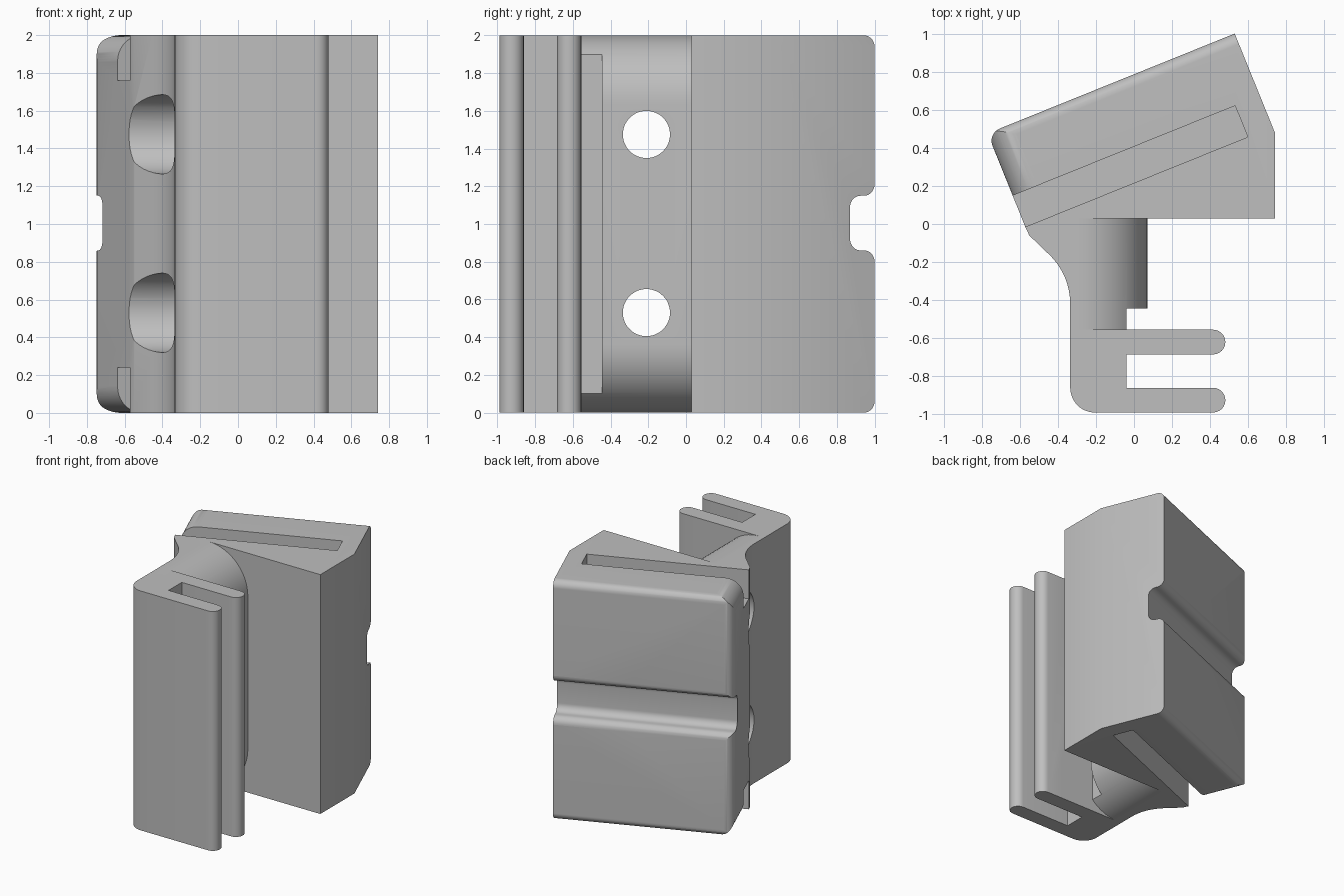
import bpy, bmesh
from math import sin, cos, radians, pi
from mathutils import Vector

if "Cube" in bpy.data.objects:
    bpy.data.objects.remove(bpy.data.objects["Cube"])

X, Y, Z = Vector((1, 0, 0)), Vector((0, 1, 0)), Vector((0, 0, 1))
TILT = radians(22)
U = Vector((cos(TILT), sin(TILT), 0))    # along the tilted pad
V = Vector((-sin(TILT), cos(TILT), 0))   # out of the pad's back face
LEFT, RIGHT, BACK = -0.535, 0.865, 0.729  # pad limits along U and V
SLOT_IN, SLOT_OUT = 0.2, 0.377            # slot walls along V

grey = bpy.data.materials.new("plain_grey")
grey.use_nodes = True
grey.diffuse_color = (0.52, 0.52, 0.52, 1)
grey.node_tree.nodes["Principled BSDF"].inputs["Base Color"].default_value = (0.52, 0.52, 0.52, 1)


def arc(cx, cy, r, start, end, n=12):
    angles = [radians(start + (end - start) * i / n) for i in range(n + 1)]
    return [(cx + r * cos(a), cy + r * sin(a)) for a in angles]


def tilted(u, v):
    p = U * u + V * v
    return (p.x, p.y)


def prism(name, points, a, b, c, low, high):
    """Extrude a profile in the a-b plane along c."""
    bm = bmesh.new()
    ends = [[bm.verts.new(a * p + b * q + c * h) for p, q in points] for h in (low, high)]
    for ring in ends:
        bm.faces.new(ring)
    for i in range(len(points)):
        j = (i + 1) % len(points)
        bm.faces.new((ends[0][i], ends[0][j], ends[1][j], ends[1][i]))
    bmesh.ops.recalc_face_normals(bm, faces=bm.faces)
    mesh = bpy.data.meshes.new(name)
    bm.to_mesh(mesh)
    bm.free()
    mesh.materials.append(grey)
    obj = bpy.data.objects.new(name, mesh)
    bpy.context.collection.objects.link(obj)
    return obj


def cut(cutter):
    mod = body.modifiers.new("cut", 'BOOLEAN')
    mod.operation, mod.solver, mod.object = 'DIFFERENCE', 'EXACT', cutter
    bpy.context.view_layer.objects.active = body
    bpy.ops.object.modifier_apply(modifier=mod.name)
    bpy.data.objects.remove(cutter)


def round_corner(p, top, side, r, a, c, low, high):
    """Round the upper or lower corner of the body at p along axis a."""
    q, up = (2, 1) if top else (0, -1)
    cx, cz, e = p - side * r, q - up * r, 0.2
    curve = [(cx + side * r * sin(t), cz + up * r * cos(t))
             for t in (i * pi / 32 for i in range(17))]
    outer = [(p + side * e, cz), (p + side * e, q + up * e), (cx, q + up * e)]
    cut(prism("corner_cutter", curve + outer, a, Z, c, low, high))


# Whole plan: tilted block, neck and two clip prongs
plan = [tilted(RIGHT, BACK)]
plan += [tilted(*p) for p in arc(LEFT + 0.07, BACK - 0.07, 0.07, 90, 180)]
plan += [tilted(LEFT, SLOT_IN), (-0.55, -0.06)]
plan += arc(-0.695, -0.42, 0.36, 48, 0)
plan += arc(-0.205, -0.86, 0.13, 180, 270)
plan += arc(0.415, -0.925, 0.065, -90, 90)
plan += [(-0.04, -0.86), (-0.04, -0.685)]
plan += arc(0.415, -0.62, 0.065, -90, 90)
plan += [(-0.04, -0.555), (-0.04, -0.445), (0.07, -0.445), (0.07, 0.03), (0.74, 0.03), (0.74, 0.48)]
body = prism("clip_bracket_body", plan, X, Y, Z, 0, 2)

for top in (True, False):
    # Rounded neck, pad end and pad back edge
    round_corner(0.07, top, 1, 0.36, X, Y, -0.555, 0.03)
    round_corner(LEFT, top, -1, 0.14, U, V, SLOT_OUT - 0.01, 1)
    round_corner(BACK, top, 1, 0.06, V, U, -1, 1.2)
    # Blind slot
    slot = [(-0.8, SLOT_IN), (0.725, SLOT_IN), (0.725, SLOT_OUT), (-0.8, SLOT_OUT)]
    low, high = (1.76, 2.2) if top else (-0.2, 0.24)
    cut(prism("slot_cutter", slot, U, V, Z, low, high))
    # Counterbored screw hole
    z = 1.475 if top else 0.53
    for radius, start, end in ((0.21, -0.9, -0.16), (0.125, -0.3, 0.3)):
        circle = arc(-0.21, z, radius, 0, 360, 48)[:-1]
        cut(prism("hole_cutter", circle, Y, Z, X, start, end))

# Groove across the back with rounded lips and floor
half = arc(BACK - 0.06, 0.205, 0.06, 0, -90, 8) + arc(BACK - 0.08, 0.085, 0.06, 90, 180, 8)
half = [(BACK + 0.1, 0.205)] + half
groove = [(v, 1.005 + z) for v, z in half] + [(v, 1.005 - z) for v, z in reversed(half)]
cut(prism("groove_cutter", groove, V, Z, U, -1, 1.2))

bpy.ops.object.select_all(action='DESELECT')
body.select_set(True)
bpy.context.view_layer.objects.active = body
bpy.ops.object.shade_smooth_by_angle(angle=radians(30))
